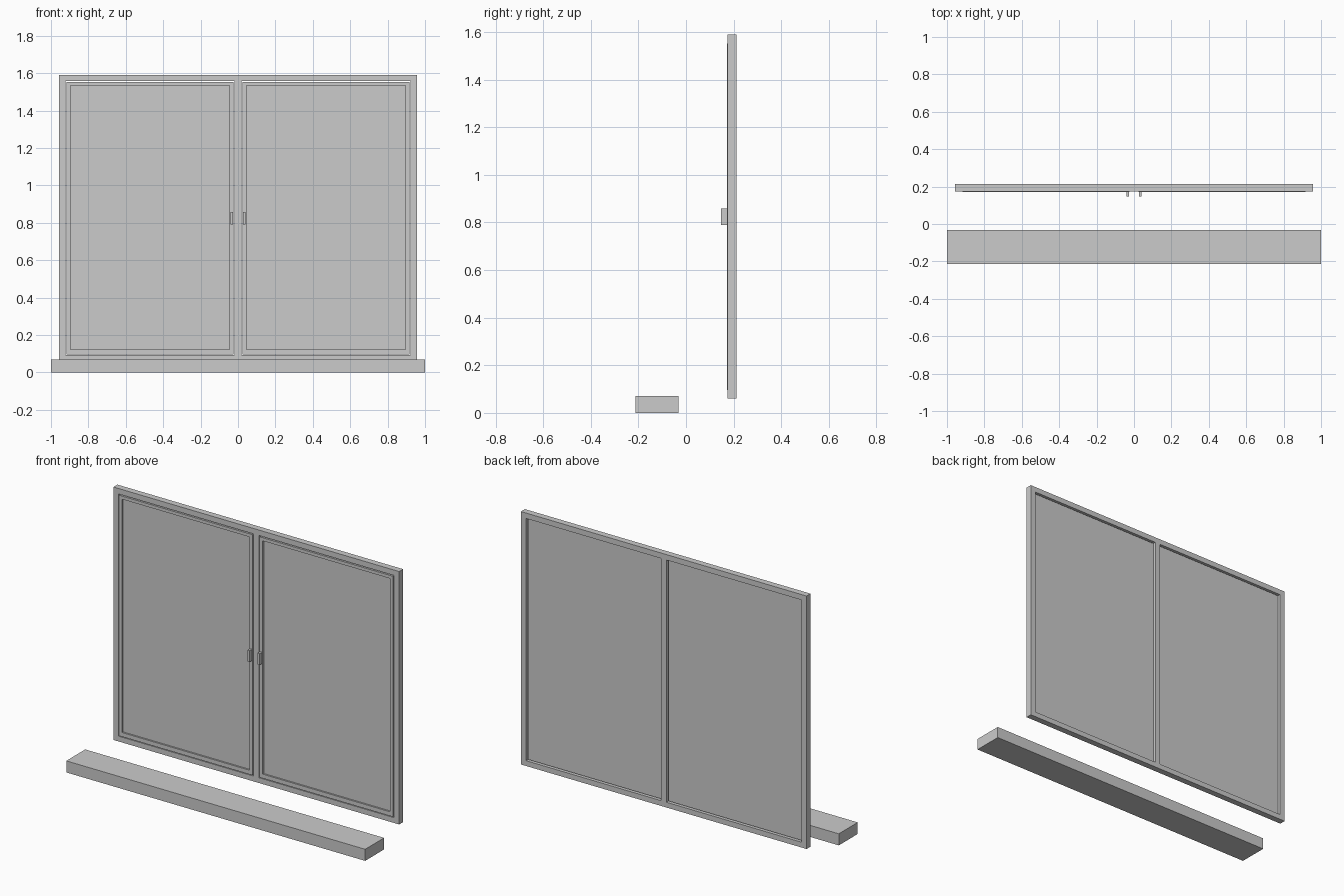
import bpy
import bmesh

cube = bpy.data.objects.get("Cube")
if cube:
    bpy.data.objects.remove(cube, do_unlink=True)

grey = bpy.data.materials.new("light_grey")
grey.use_nodes = True
colour = (0.6, 0.6, 0.6, 1)
grey.diffuse_color = colour
grey.node_tree.nodes["Principled BSDF"].inputs["Base Color"].default_value = colour


def make_object(name, bm):
    bmesh.ops.recalc_face_normals(bm, faces=bm.faces)
    mesh = bpy.data.meshes.new(name)
    bm.to_mesh(mesh)
    bm.free()
    mesh.materials.append(grey)
    obj = bpy.data.objects.new(name, mesh)
    bpy.context.collection.objects.link(obj)
    return obj


def box(name, x, y, z):
    """Box from (low, high) ranges."""
    bm = bmesh.new()
    bmesh.ops.create_cube(bm, size=1)
    for v in bm.verts:
        v.co = [r[0] if c < 0 else r[1] for c, r in zip(v.co, (x, y, z))]
    return make_object(name, bm)


def panel_with_openings(name, xs, zs, y, holes):
    """Grid of cells in the xz plane, minus the holes, extruded from y[0] to y[1]."""
    bm = bmesh.new()
    grid = [[bm.verts.new((x, y[0], z)) for z in zs] for x in xs]
    for i in range(len(xs) - 1):
        for j in range(len(zs) - 1):
            if (i, j) not in holes:
                bm.faces.new((grid[i][j], grid[i + 1][j],
                              grid[i + 1][j + 1], grid[i][j + 1]))
    solid = bmesh.ops.extrude_face_region(bm, geom=bm.faces[:], use_keep_orig=True)
    moved = [g for g in solid["geom"] if isinstance(g, bmesh.types.BMVert)]
    bmesh.ops.translate(bm, verts=moved, vec=(0, y[1] - y[0], 0))
    # merge coplanar cells into clean faces
    bmesh.ops.dissolve_limit(bm, angle_limit=0.01, verts=bm.verts, edges=bm.edges)
    return make_object(name, bm)


# Fixed frame with a centre post
panel_with_openings("window_frame",
                    (-0.956, -0.922, -0.018, 0.018, 0.922, 0.956),
                    (0.06, 0.092, 1.557, 1.59),
                    (0.175, 0.213), {(1, 1), (3, 1)})

# Window sill, standing apart in front
box("window_sill", (-1, 1), (-0.213, -0.032), (0, 0.07))

# Two sashes, each with a pane and a handle
for side, s in (("left", 1), ("right", -1)):
    def span(a, b):
        return tuple(sorted((s * a, s * b)))

    outer, inner = span(0.023, 0.917), span(0.045, 0.896)
    panel_with_openings(side + "_sash",
                        (outer[0], inner[0], inner[1], outer[1]),
                        (0.097, 0.122, 1.533, 1.552),
                        (0.172, 0.202), {(1, 1)})
    box(side + "_pane", inner, (0.182, 0.202), (0.122, 1.533))
    box(side + "_handle", span(0.026, 0.041), (0.148, 0.173), (0.79, 0.858))
